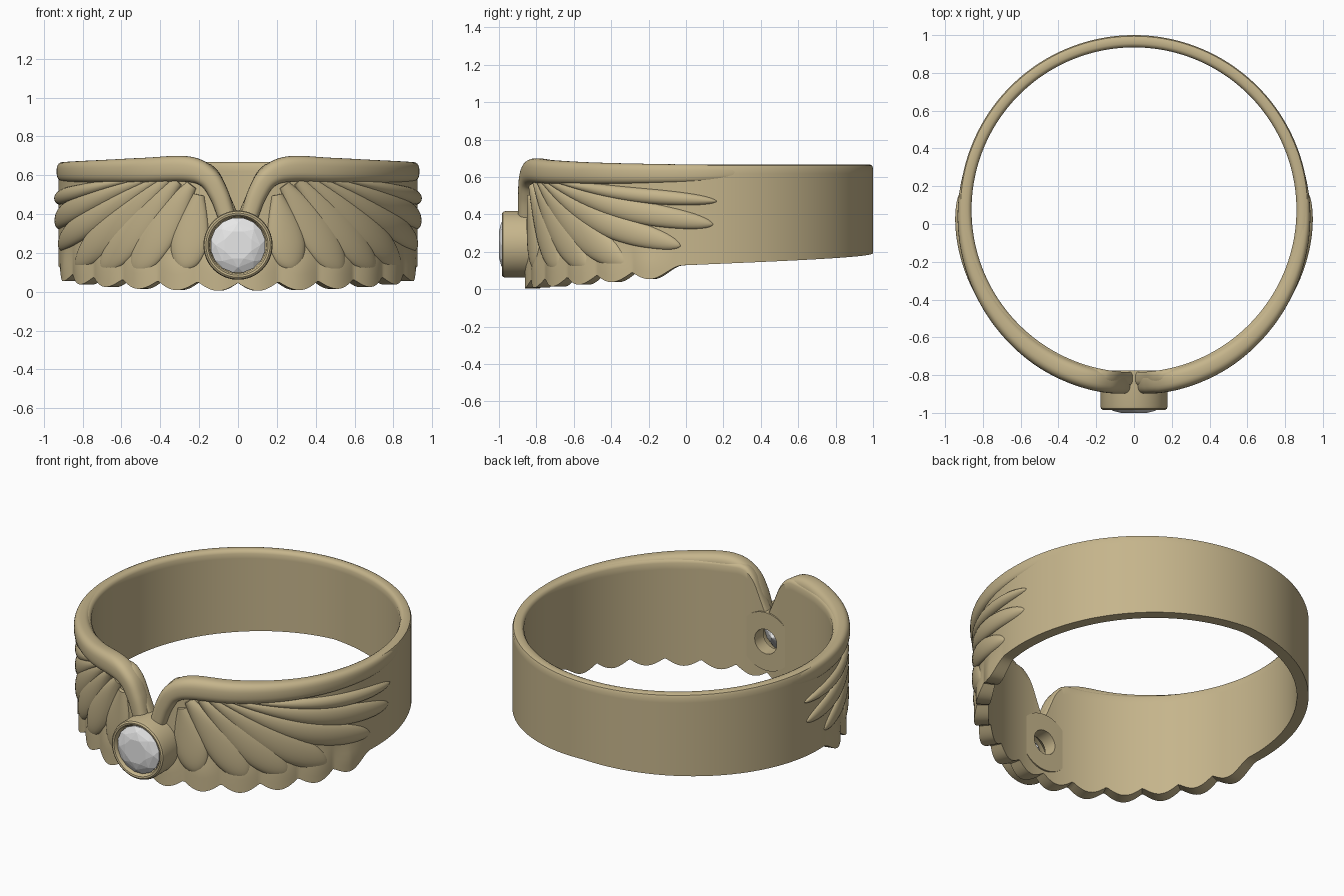
import bpy, bmesh, math
from mathutils import Vector

if "Cube" in bpy.data.objects:
    bpy.data.objects.remove(bpy.data.objects["Cube"], do_unlink=True)

CY = 0.075          # ring centre in y
INNER, OUTER = 0.86, 0.925
GEM_Z = 0.24        # height of the stone


def material(name, rgb, rough, metal=0.0):
    m = bpy.data.materials.new(name)
    m.use_nodes = True
    m.diffuse_color = (*rgb, 1)
    b = m.node_tree.nodes["Principled BSDF"]
    b.inputs["Base Color"].default_value = (*rgb, 1)
    b.inputs["Roughness"].default_value = rough
    b.inputs["Metallic"].default_value = metal
    return m


GOLD = material("pale gold", (0.56, 0.46, 0.26), 0.45)
CLEAR = material("clear stone", (0.8, 0.8, 0.8), 0.3)


def finish(bm, name, mat, angle=35):
    """Turn a bmesh into an object; angle 0 keeps facets flat."""
    bmesh.ops.recalc_face_normals(bm, faces=bm.faces)
    me = bpy.data.meshes.new(name)
    bm.to_mesh(me)
    bm.free()
    me.materials.append(mat)
    if angle:
        me.shade_smooth()
        me.set_sharp_from_angle(angle=math.radians(angle))
    ob = bpy.data.objects.new(name, me)
    bpy.context.collection.objects.link(ob)
    return ob


def polar(a, r, z):
    """Point on the ring: a is the angle from the front."""
    return Vector((r * math.sin(a), CY - r * math.cos(a), z))


def skin(bm, sections, closed):
    """Join a row of closed sections with quads."""
    rows = [[bm.verts.new(p) for p in s] for s in sections]
    n = len(rows[0])
    for i in range(len(rows) if closed else len(rows) - 1):
        r0, r1 = rows[i], rows[(i + 1) % len(rows)]
        for j in range(n):
            k = (j + 1) % n
            bm.faces.new((r0[j], r0[k], r1[k], r1[j]))
    if not closed:
        bm.faces.new(rows[0])
        bm.faces.new(rows[-1])


def spline(points, t):
    """Catmull-Rom through the points, t from 0 to 1."""
    p = [Vector(q) for q in points]
    p = [2 * p[0] - p[1]] + p + [2 * p[-1] - p[-2]]
    f = t * (len(p) - 3)
    i = min(int(f), len(p) - 4)
    u = f - i
    a, b, c, d = p[i:i + 4]
    return 0.5 * (2 * b + (c - a) * u + (2 * a - 5 * b + 4 * c - d) * u * u
                  + (3 * b - a - 3 * c + d) * u ** 3)


def sweep(name, samples, base, side, power=1.0, count=24):
    """Sweep a rounded section along (angle, z, half width, outer radius)."""
    bm = bmesh.new()
    sections = []
    for i, (a, z, w, ro) in enumerate(samples):
        p, q = samples[max(i - 1, 0)], samples[min(i + 1, len(samples) - 1)]
        d = Vector(((q[0] - p[0]) * OUTER, q[1] - p[1])).normalized()
        ring = []
        for k in range(count):
            g = math.tau * k / count
            c, s = math.cos(g), math.sin(g)
            c = math.copysign(abs(c) ** power, c) * w
            s = math.copysign(abs(s) ** power, s)
            r = (base + ro) / 2 + s * (ro - base) / 2
            ring.append(polar(side * (a - d.y * c / OUTER), r, z + d.x * c))
        sections.append(ring)
    skin(bm, sections, False)
    return finish(bm, name, GOLD, 50)


# Band: scalloped lower edge at the front, V notch above the stone
def lobe(a):
    return abs(math.cos(math.pi * (a - 0.11) / 0.235))


def bottom(a):
    if a < 1.285:
        return 0.005 + 0.05 * (a / 1.285) ** 2 + 0.045 * (1 - lobe(a))
    if a < 1.47:
        u = (a - 1.285) / 0.185
        return 0.055 + 0.073 * u * u * (3 - 2 * u)
    return 0.128 + 0.065 * (a - 1.47) / (math.pi - 1.47)


def top(a):
    if a > 0.2:
        return 0.668
    return spline([(0, 0.40), (0.05, 0.50), (0.1, 0.60), (0.15, 0.65), (0.2, 0.668)], a / 0.2).y


bm = bmesh.new()
sections = []
SEG, ROWS = 480, 16
for i in range(SEG):
    a = math.tau * i / SEG - math.pi
    b = abs(a)
    zb, zt = bottom(b), top(b)
    lo, hi = zb, zt - 0.02
    ring = [(INNER, lo + (hi - lo) * j / ROWS) for j in range(ROWS + 1)]
    ring += [(0.868, zt - 0.006), (0.88, zt), (0.905, zt), (0.919, zt - 0.006)]
    relief = 0.016 * lobe(b) if b < 1.285 else 0.016 * max(0, 1 - (b - 1.285) / 0.15)
    for j in range(ROWS + 1):
        z = hi + (lo - hi) * j / ROWS
        ring.append((OUTER + relief * min(1, max(0, (0.25 - z) / 0.12)), z))
    sections.append([polar(a, r, z) for r, z in ring])
skin(bm, sections, True)
# Opening behind the stone
hole = [f for f in bm.faces if f.calc_center_median().y < -0.7
        and math.hypot(f.calc_center_median().x, f.calc_center_median().z - GEM_Z) < 0.12]
bmesh.ops.delete(bm, geom=hole, context="FACES")
finish(bm, "band", GOLD)

# Top rails and wing feathers, mirrored left and right
RAIL = [(0.06, 0.38, 0.045, 0.975), (0.105, 0.5, 0.05, 0.978), (0.17, 0.59, 0.056, 0.98),
        (0.29, 0.632, 0.066, 0.98), (0.55, 0.626, 0.064, 0.975), (0.9, 0.62, 0.058, 0.96),
        (1.3, 0.618, 0.052, 0.943), (1.6, 0.62, 0.047, 0.932), (1.9, 0.63, 0.035, 0.92)]

# Each feather: root angle, root z, tip angle, tip z, half width, sag
FEATHERS = [(0.22, 0.50, 0.31, 0.11, 0.105, 0.0),
            (0.26, 0.55, 0.62, 0.10, 0.105, 0.0),
            (0.34, 0.57, 0.87, 0.11, 0.1, 0.01),
            (0.40, 0.58, 1.13, 0.13, 0.095, 0.015),
            (0.46, 0.58, 1.46, 0.23, 0.075, 0.035),
            (0.52, 0.58, 1.65, 0.345, 0.066, 0.025),
            (0.60, 0.58, 1.67, 0.47, 0.043, 0.015)]

for side, label in ((1, "left"), (-1, "right")):
    rail = [tuple(spline(RAIL, i / 80)) for i in range(81)]
    sweep(label + "_rail", rail, 0.864, side, 0.75, 32)
    for n, (a0, z0, a1, z1, w, sag) in enumerate(FEATHERS):
        path = [(a0, z0), ((a0 + a1) / 2 - sag * 0.5, (z0 + z1) / 2 - sag), (a1, z1)]
        samples = []
        for i in range(33):
            t = math.sin(i / 32 * math.pi / 2) * 0.9995
            p = spline(path, t)
            end = math.sqrt(1 - t ** 5)
            grow = math.sin(min(1, t / 0.75) * math.pi / 2)
            samples.append((p.x, p.y, w * (0.28 + 0.72 * grow) * end,
                            0.918 + (0.030 + 0.010 * t) * end ** 0.8))
        sweep(f"{label}_feather_{n + 1}", samples, 0.89, side)

# Bezel: lathed tube around the stone, axis along y
PROFILE = [(0.075, -0.775), (0.178, -0.775), (0.178, -0.965), (0.174, -0.978), (0.165, -0.985),
           (0.155, -0.983), (0.147, -0.972), (0.142, -0.93), (0.075, -0.86)]
bm = bmesh.new()
skin(bm, [[(r * math.cos(g), y, GEM_Z + r * math.sin(g)) for r, y in PROFILE]
          for g in (math.tau * i / 72 for i in range(72))], True)
finish(bm, "bezel", GOLD)

# Stone: faceted brilliant cut from stacked rings
bm = bmesh.new()
for count, r, y, turn in ((8, 0.075, -1.0, 0.5), (8, 0.115, -0.988, 0), (16, 0.143, -0.968, 0.5),
                          (16, 0.143, -0.96, 0.5), (8, 0.08, -0.9, 0), (1, 0, -0.83, 0)):
    for i in range(count):
        g = math.tau * (i + turn) / count
        bm.verts.new((r * math.cos(g), y, GEM_Z + r * math.sin(g)))
bmesh.ops.convex_hull(bm, input=bm.verts)
finish(bm, "stone", CLEAR, 0)
